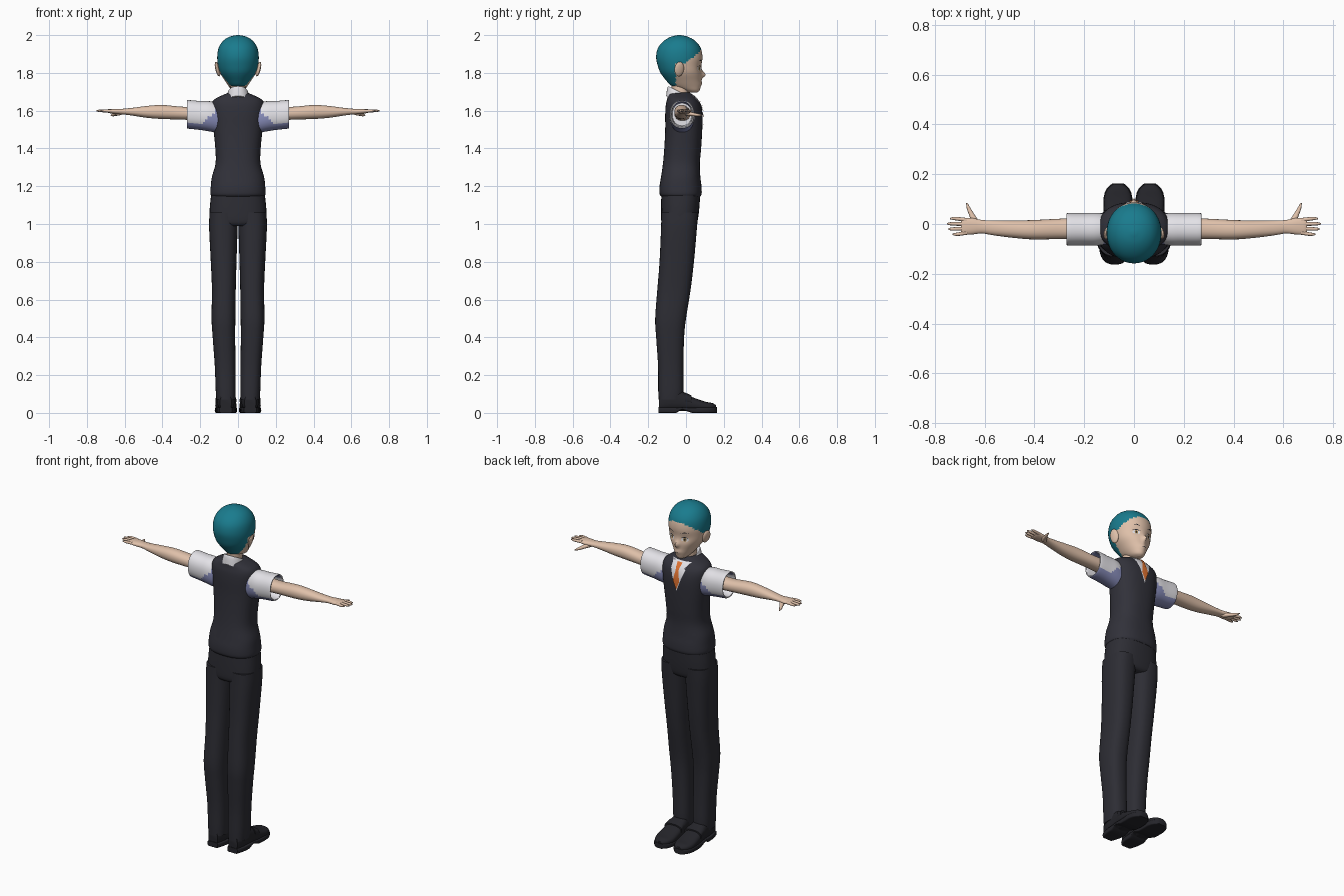
import bpy, bmesh, math
from mathutils import Vector, Matrix
from mathutils.bvhtree import BVHTree

if "Cube" in bpy.data.objects:
    bpy.data.objects.remove(bpy.data.objects["Cube"])


def material(name, *rgb):
    mat = bpy.data.materials.new(name)
    mat.use_nodes = True
    mat.diffuse_color = (*rgb, 1)
    bsdf = mat.node_tree.nodes["Principled BSDF"]
    bsdf.inputs["Base Color"].default_value = (*rgb, 1)
    bsdf.inputs["Roughness"].default_value = 0.8
    return mat


SKIN = material("skin", .74, .53, .40)
HAIR = material("teal hair", .01, .2, .27)
VEST = material("charcoal vest", .031, .031, .042)
TROUSERS = material("dark trousers", .026, .026, .034)
SHOE = material("black leather", .018, .018, .023)
SHIRT = material("white shirt", .78, .77, .81)
SHADE = material("lavender shirt lining", .25, .27, .5)
TIE = material("orange tie", .75, .17, .03)
IRIS = material("amber iris", .35, .22, .08)


def finish(name, bm, *mats):
    """Turn a bmesh into a smooth-shaded object."""
    bmesh.ops.recalc_face_normals(bm, faces=bm.faces)
    mesh = bpy.data.meshes.new(name)
    bm.to_mesh(mesh)
    bm.free()
    for mat in mats:
        mesh.materials.append(mat)
    mesh.shade_smooth()
    mesh.set_sharp_from_angle(angle=math.radians(50))
    obj = bpy.data.objects.new(name, mesh)
    bpy.context.collection.objects.link(obj)
    return obj


def spline(rings, steps):
    """Catmull-Rom interpolation through the key rings."""
    out = []
    for i in range(len(rings) - 1):
        quad = [rings[max(i - 1, 0)], rings[i], rings[i + 1], rings[min(i + 2, len(rings) - 1)]]
        for s in range(steps):
            t = s / steps
            out.append([b + t / 2 * (c - a + t * (2 * a - 5 * b + 4 * c - d + t * (3 * (b - c) + d - a)))
                        for a, b, c, d in zip(*quad)])
    return out + [rings[-1]]


def loft(name, axis, rings, *mats, seg=32, steps=4, power=2.2, side=1, warp=None, rule=None):
    """Skin rounded sections; a ring is (position, a_min, a_max, b_min, b_max)."""
    bm = bmesh.new()
    loops = []
    for pos, a0, a1, b0, b1 in spline(rings, steps):
        loop = []
        for k in range(seg):
            c, s = math.cos(math.tau * k / seg), math.sin(math.tau * k / seg)
            a = (a0 + a1) / 2 + (a1 - a0) / 2 * math.copysign(abs(c) ** (2 / power), c)
            b = (b0 + b1) / 2 + (b1 - b0) / 2 * math.copysign(abs(s) ** (2 / power), s)
            p = Vector({"x": (pos, a, b), "y": (a, pos, b), "z": (a, b, pos)}[axis])
            if warp:
                p = warp(p)
            p.x *= side
            loop.append(bm.verts.new(p))
        loops.append(loop)
    for low, high in zip(loops, loops[1:]):
        for k in range(seg):
            n = (k + 1) % seg
            bm.faces.new((low[k], low[n], high[n], high[k]))
    bm.faces.new(loops[0])
    bm.faces.new(loops[-1])
    bmesh.ops.recalc_face_normals(bm, faces=bm.faces)
    if rule:
        for f in bm.faces:
            f.material_index = int(rule(f.calc_center_median(), f.normal))
    return finish(name, bm, *mats)


def decal(name, target, outline, mat, lift=.002):
    """Lay a thin convex plate, given in x and z, on the face side of a part."""
    bm_target = bmesh.new()
    bm_target.from_mesh(target.data)
    tree = BVHTree.FromBMesh(bm_target)
    bm_target.free()
    pts = [Vector(p) for p in outline]
    pts = [p.lerp(q, s / 4) for p, q in zip(pts, pts[1:] + pts[:1]) for s in range(4)]
    mid = sum(pts, Vector((0, 0))) / len(pts)
    bm = bmesh.new()

    def drop(p):
        hit = tree.ray_cast(Vector((p.x, 1, p.y)), Vector((0, -1, 0)))[0]
        return bm.verts.new((p.x, (hit.y if hit else 0) + lift, p.y))

    centre = drop(mid)
    loops = [[drop(mid.lerp(p, r / 5)) for p in pts] for r in range(1, 6)]
    for k in range(len(pts)):
        n = (k + 1) % len(pts)
        bm.faces.new((centre, loops[0][k], loops[0][n]))
        for low, high in zip(loops, loops[1:]):
            bm.faces.new((low[k], high[k], high[n], low[n]))
    obj = finish(name, bm, mat)
    if obj.data.polygons[0].normal.y < 0:
        obj.data.flip_normals()
    return obj


def oval(x, z, rx, rz, n=10):
    return [(x + rx * math.cos(math.tau * k / n), z + rz * math.sin(math.tau * k / n)) for k in range(n)]


# Head: sculpted nose, lips and eye sockets, hair split off by a hairline
def sculpt(p):
    def bump(x, z, rx, rz):
        return math.exp(-((abs(p.x) - x) / rx) ** 2 - ((p.z - z) / rz) ** 2)
    if p.y > 0:
        p.y += .022 * bump(0, 1.79, .011, .017) + .006 * bump(0, 1.745, .02, .012)
        p.y -= .006 * bump(.042, 1.825, .02, .02)
    return p


def is_hair(c, normal):
    if c.y < -.055:
        return c.z > 1.72
    return c.z > 1.85 + max(0, c.y) * .9


head = loft("head", "z", [
    (1.695, -.01, .01, .02, .055), (1.705, -.03, .03, -.01, .07), (1.73, -.05, .05, -.075, .078),
    (1.76, -.07, .07, -.105, .08), (1.8, -.095, .095, -.135, .083), (1.84, -.106, .106, -.15, .082),
    (1.88, -.11, .11, -.158, .087), (1.92, -.106, .106, -.153, .082), (1.95, -.094, .094, -.137, .067),
    (1.975, -.073, .073, -.11, .042), (1.992, -.043, .043, -.078, .008), (2, -.008, .008, -.043, -.027)],
    SKIN, HAIR, seg=64, power=2.05, warp=sculpt, rule=is_hair)

loft("neck", "z", [(1.64, -.045, .045, -.085, .02), (1.7, -.04, .04, -.075, .012), (1.77, -.04, .04, -.08, .015)], SKIN)

for side, tag in ((1, "left"), (-1, "right")):
    # Ears and face details
    bm = bmesh.new()
    bmesh.ops.create_uvsphere(bm, u_segments=16, v_segments=10, radius=1)
    turn = Matrix.Rotation(side * .3, 4, "Z") @ Matrix.Rotation(side * .25, 4, "Y")
    place = Matrix.Translation((side * .108, -.036, 1.82))
    bm.transform(place @ turn @ Matrix.Diagonal((.01, .026, .04, 1)))
    finish(tag + "_ear", bm, SKIN)
    x = side * .042
    decal(tag + "_eye_white", head, oval(x, 1.823, .02, .012), SHIRT, .0015)
    decal(tag + "_iris", head, oval(x, 1.823, .009, .012), IRIS, .0025)
    decal(tag + "_pupil", head, oval(x, 1.823, .004, .006), SHOE, .0035)
    decal(tag + "_lash", head, [(x - .022, 1.832), (x, 1.836), (x + .022, 1.832), (x, 1.841)], SHOE, .004)
    decal(tag + "_brow", head, [(side * .02, 1.858), (side * .045, 1.866), (side * .066, 1.862),
                                (side * .045, 1.87)], SHOE)
decal("mouth", head, [(-.018, 1.741), (0, 1.739), (.018, 1.741), (0, 1.743)], SHOE)

# Vest with hem, shirt front and tie
vest = loft("vest", "z", [
    (1.145, -.138, .138, -.13, .076), (1.16, -.146, .146, -.14, .083), (1.2, -.144, .144, -.14, .082),
    (1.25, -.138, .138, -.132, .076), (1.32, -.119, .119, -.122, .073), (1.4, -.12, .12, -.115, .08),
    (1.5, -.13, .13, -.11, .086), (1.58, -.138, .138, -.11, .087), (1.63, -.14, .14, -.107, .078),
    (1.66, -.125, .125, -.1, .06), (1.685, -.075, .075, -.095, .035), (1.695, -.05, .05, -.088, .02)],
    VEST, seg=48, power=2.4)
decal("shirt_front", vest, [(-.06, 1.68), (.06, 1.68), (0, 1.515)], SHIRT, .003)
decal("tie_blade", vest, [(-.008, 1.64), (.008, 1.64), (.021, 1.575), (0, 1.525), (-.021, 1.575)], TIE, .007)
decal("tie_knot", vest, [(-.016, 1.675), (.016, 1.675), (.009, 1.635), (-.009, 1.635)], TIE, .009)


def slant(p):
    p.z -= .5 * (p.y + .03)
    return p


loft("collar", "z", [(1.64, -.066, .066, -.105, .045), (1.68, -.057, .057, -.1, .035), (1.698, -.05, .05, -.093, .024),
                     (1.69, -.042, .042, -.085, .016)], SHIRT, warp=slant)

# Trouser seat joining both legs
loft("trouser_seat", "z", [(.99, -.1, .1, -.115, .045), (1.01, -.146, .146, -.13, .06),
                           (1.08, -.15, .15, -.132, .07), (1.17, -.14, .14, -.13, .076)], TROUSERS, power=2.5)


def shaded(c, normal):
    return normal.z < -.55 or c.z < 1.62 - (abs(c.x) - .1)


for side, tag in ((1, "left"), (-1, "right")):
    # Trouser leg
    loft(tag + "_trouser_leg", "z", [
        (.07, .014, .114, -.146, -.02), (.12, .012, .118, -.147, -.014), (.25, .013, .123, -.148, -.014),
        (.4, .015, .134, -.158, -.01), (.5, .014, .14, -.163, 0), (.65, .012, .138, -.152, .024),
        (.8, .008, .144, -.14, .042), (.98, .002, .153, -.132, .058), (1.06, 0, .15, -.13, .064)],
        TROUSERS, power=2.5, side=side)

    # Shoe upper and its sole, heel and arch
    shoe = [(-.142, .035, .095, .01, .1), (-.1, .02, .108, .01, .13), (-.05, .016, .112, .01, .125),
            (-.02, .014, .114, .01, .115), (.03, .01, .118, .01, .085), (.1, .009, .12, .01, .06),
            (.14, .022, .106, .01, .052), (.16, .045, .083, .012, .04)]
    loft(tag + "_shoe", "y", shoe, SHOE, power=2.6, side=side)
    loft(tag + "_sole", "y", [(y * 1.02, x0 - .003, x1 + .003, .018 if -.03 < y < .02 else 0, .03)
                              for y, x0, x1, z0, z1 in shoe], SHOE, steps=2, power=6, side=side)
    loft(tag + "_shoe_strap", "y", [(-.005, .013, .117, .04, .108), (.03, .008, .12, .04, .092)],
         SHOE, power=2.6, side=side)

    # Short sleeve with an open cuff
    loft(tag + "_sleeve", "x", [
        (.1, -.08, .04, 1.48, 1.64), (.15, -.087, .045, 1.49, 1.65), (.2, -.086, .044, 1.498, 1.651),
        (.264, -.086, .044, 1.505, 1.656), (.268, -.081, .039, 1.51, 1.651), (.262, -.076, .034, 1.515, 1.646),
        (.21, -.072, .03, 1.52, 1.64)], SHIRT, SHADE, side=side, rule=shaded)

    # Bare arm and palm
    loft(tag + "_arm", "x", [
        (.18, -.062, .025, 1.545, 1.625), (.28, -.06, .022, 1.552, 1.62), (.4, -.062, .016, 1.556, 1.63),
        (.48, -.056, .014, 1.562, 1.625), (.56, -.046, .014, 1.574, 1.615), (.61, -.038, .016, 1.58, 1.61),
        (.65, -.042, .024, 1.582, 1.61), (.685, -.042, .024, 1.588, 1.608), (.695, -.036, .018, 1.593, 1.604)],
        SKIN, seg=24, side=side)

    # Four fingers and a spread thumb
    for i, tip in enumerate((.738, .75, .745, .728)):
        y, spread = .016 - i * .017, .006 - i * .004
        loft(f"{tag}_finger_{i + 1}", "x", [
            (.67, y - .008, y + .008, 1.59, 1.607),
            (tip - .02, y + spread - .007, y + spread + .007, 1.592, 1.606),
            (tip, y + spread - .003, y + spread + .003, 1.597, 1.602)], SKIN, seg=10, side=side)
    loft(tag + "_thumb", "y", [(-.005, .61, .65, 1.575, 1.602), (.03, .635, .66, 1.572, 1.592),
                               (.06, .654, .671, 1.57, 1.585), (.084, .668, .674, 1.573, 1.579)],
         SKIN, seg=12, side=side)
